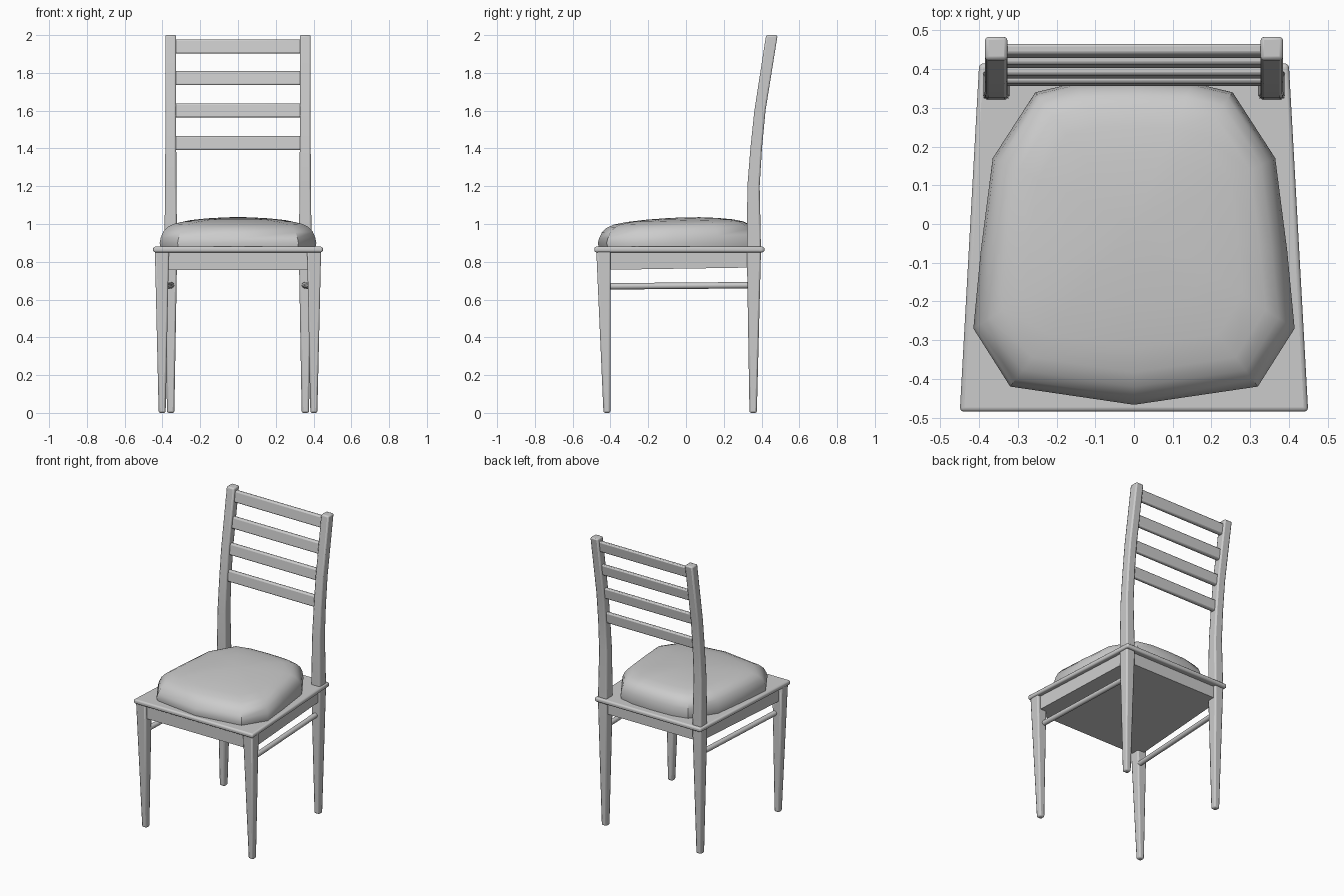
import bpy, bmesh, math
from mathutils import Vector

if "Cube" in bpy.data.objects:
    bpy.data.objects.remove(bpy.data.objects["Cube"])


def loft(name, rings, bevel=0.0, segments=2, smooth=35):
    """Skin a stack of equal-length point rings and cap both ends."""
    bm = bmesh.new()
    vr = [[bm.verts.new(p) for p in r] for r in rings]
    n = len(vr[0])
    for a, b in zip(vr, vr[1:]):
        for i in range(n):
            j = (i + 1) % n
            bm.faces.new((a[i], a[j], b[j], b[i]))
    bm.faces.new(vr[0][::-1])
    bm.faces.new(vr[-1])
    bmesh.ops.recalc_face_normals(bm, faces=bm.faces)
    me = bpy.data.meshes.new(name)
    bm.to_mesh(me)
    bm.free()
    ob = bpy.data.objects.new(name, me)
    bpy.context.collection.objects.link(ob)
    if bevel:
        m = ob.modifiers.new("bevel", 'BEVEL')
        m.width, m.segments = bevel, segments
        m.limit_method, m.angle_limit = 'ANGLE', math.radians(30)
    bpy.ops.object.select_all(action='DESELECT')
    ob.select_set(True)
    bpy.context.view_layer.objects.active = ob
    bpy.ops.object.shade_smooth_by_angle(angle=math.radians(smooth))
    return ob


def rect(x0, x1, y0, y1, z):
    return [(x0, y0, z), (x1, y0, z), (x1, y1, z), (x0, y1, z)]


def trapezoid(front_x, back_x, y0, y1, z0, z1):
    return [(-front_x, y0, z0), (front_x, y0, z0), (back_x, y1, z1), (-back_x, y1, z1)]


def mirror(ob):
    ob.modifiers.new("mirror", 'MIRROR')


# Seat board and the solid apron below it
loft("seat_board", [trapezoid(0.45, 0.40, -0.485, 0.415, z, z) for z in (0.85, 0.88)], 0.011, 3)
loft("apron", [trapezoid(0.42, 0.372, -0.455, 0.378, 0.757, 0.77),
               trapezoid(0.42, 0.372, -0.455, 0.378, 0.86, 0.86)])

# Tapered front legs
mirror(loft("front_leg", [rect(0.383, 0.42, -0.437, -0.40, 0),
                          rect(0.366, 0.44, -0.475, -0.40, 0.86)], 0.009))

# Rear legs running up into the raked back posts: z, x0, x1, y0, y1
post = [(0, 0.337, 0.376, 0.336, 0.375), (0.86, 0.322, 0.39, 0.322, 0.397),
        (1.2, 0.326, 0.386, 0.325, 0.39), (1.4, 0.327, 0.385, 0.341, 0.402),
        (1.6, 0.327, 0.385, 0.362, 0.421), (2.0, 0.327, 0.385, 0.424, 0.485)]
mirror(loft("back_leg_post", [rect(*s[1:], s[0]) for s in post], 0.009))

# Four slats, leaning with the posts: z, y, lean
for i, (z, y, lean) in enumerate([(1.94, 0.447, 0.15), (1.772, 0.421, 0.15),
                                  (1.602, 0.394, 0.13), (1.428, 0.374, 0.10)]):
    h, t = 0.037, 0.014
    prof = [(y - t - h * lean, z - h), (y + t - h * lean, z - h),
            (y + t + h * lean, z + h), (y - t + h * lean, z + h)]
    loft(f"back_slat_{i + 1}", [[(x, py, pz) for py, pz in prof] for x in (-0.34, 0.34)], 0.008)

# Side stretchers
ends = (Vector((0.388, -0.42, 0.67)), Vector((0.353, 0.35, 0.676)))
circle = [math.tau * k / 12 for k in range(12)]
mirror(loft("side_stretcher", [[e + Vector((0.017 * math.cos(a), 0, 0.017 * math.sin(a)))
                                for a in circle] for e in ends]))

# Cushion: faceted outline shrunk upwards into a soft crown
half = [(0.32, -0.42), (0.415, -0.27), (0.396, -0.07), (0.365, 0.17), (0.255, 0.34), (0.15, 0.365)]
outline = [(0, -0.467)] + half + [(0, 0.37)] + [(-x, y) for x, y in half[::-1]]
levels = [(0.87, 0.985), (0.90, 1.0), (0.935, 0.985), (0.965, 0.955), (0.99, 0.90),
          (1.006, 0.82), (1.018, 0.68), (1.028, 0.45), (1.034, 0.2), (1.035, 0.03)]
cy = 0.0
loft("seat_cushion", [[(x * s, cy + (y - cy) * s, z + 0.025 * y * s * (z > 0.91))
                       for x, y in outline] for z, s in levels], smooth=40)
